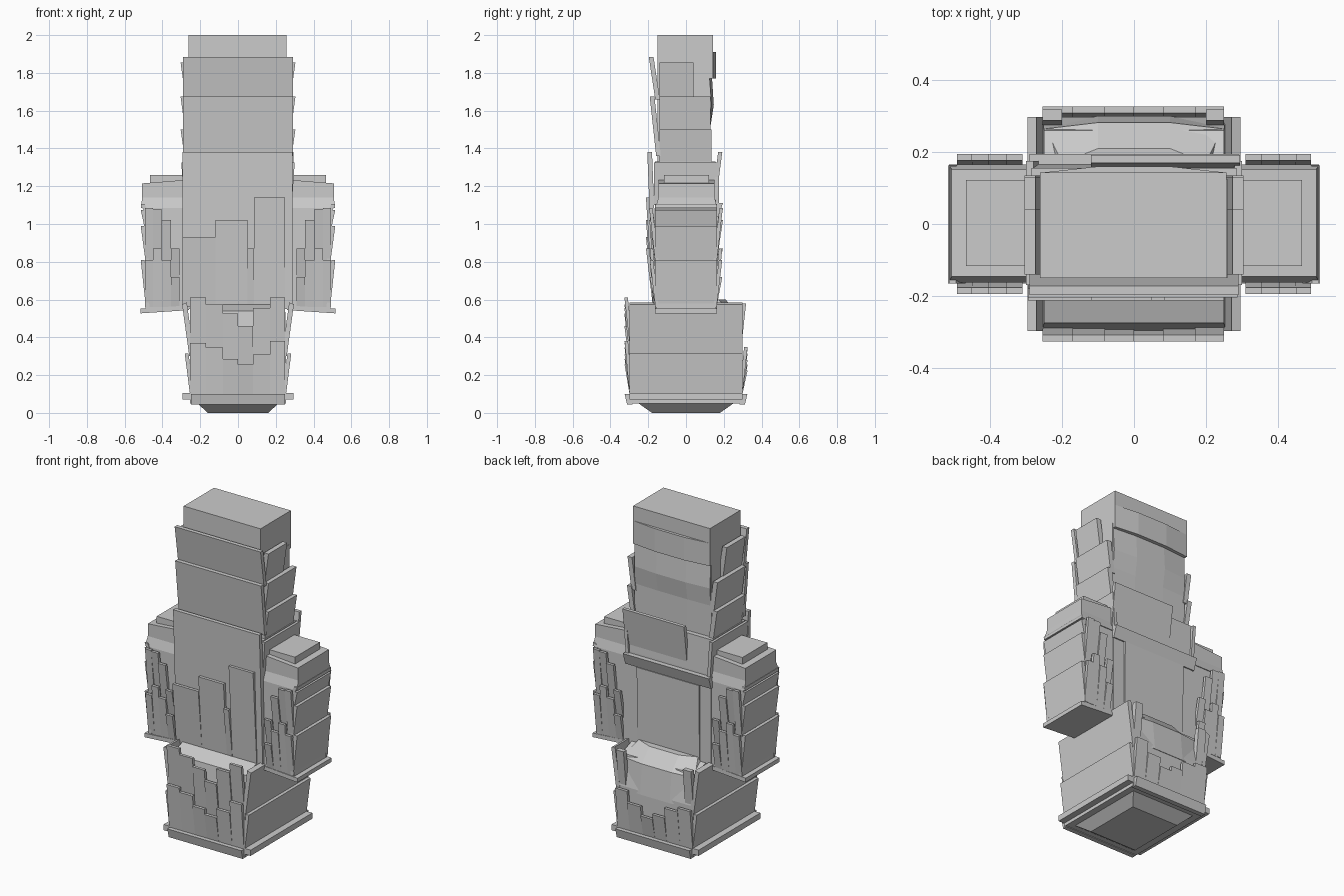
import bpy


def loft(name, rings):
    """Closed solid through stacked rings (counter-clockwise seen from above)."""
    n = len(rings[0])
    verts = [p for r in rings for p in r]
    faces = [tuple(reversed(range(n))), tuple(range(len(verts) - n, len(verts)))]
    for k in range(len(rings) - 1):
        for i in range(n):
            j = (i + 1) % n
            faces.append((k * n + i, k * n + j, k * n + n + j, k * n + n + i))
    me = bpy.data.meshes.new(name)
    me.from_pydata(verts, [], faces)
    me.update()
    ob = bpy.data.objects.new(name, me)
    bpy.context.collection.objects.link(ob)
    return ob


def rect(x0, x1, y0, y1, z):
    return [(x0, y0, z), (x1, y0, z), (x1, y1, z), (x0, y1, z)]


def block(name, *levels):
    return loft(name, [rect(*l) for l in levels])


def y_plate(name, s, x0, x1, z0, z1, d0, d1, t=0.018):
    """Tilted plank on the front (s=-1) or back (s=1)."""
    r = []
    for z, d in ((z0, d0), (z1, d1)):
        a, b = sorted((s * d, s * (d - t)))
        r.append(rect(x0, x1, a, b, z))
    return loft(name, r)


def x_plate(name, s, y0, y1, z0, z1, d0, d1, t=0.02, dz=0.0):
    """Tilted plank on a side; dz lifts its inner edge."""
    r = []
    for z, d in ((z0, d0), (z1, d1)):
        p = []
        for x, y, _ in rect(*sorted((s * d, s * (d - t))), y0, y1, z):
            p.append((x, y, z + (dz if abs(x) < d - t / 2 else 0)))
        r.append(p)
    return loft(name, r)


# Lower body with tapered foot
block("lower_body_foot", (-.16, .16, -.18, .18, 0), (-.225, .225, -.265, .265, .06))
block("lower_body", (-.255, .255, -.297, .297, .05), (-.255, .255, -.297, .297, .36),
      (-.25, .25, -.275, .26, .54), (-.25, .25, -.18, .17, .575))

# Rounded seat at the back of the lower body
def bulge(x, ya, yb, yc, z):
    return [(-x, ya, z), (x, ya, z), (x, yb, z), (.1, yc, z), (-.1, yc, z), (-x, yb, z)]

loft("back_seat", [bulge(.245, .1, .285, .30, .34), bulge(.245, .1, .265, .282, .52),
                   bulge(.2, .1, .17, .21, .60)])

# Stepped planks around the lower body
edges = [-.255, -.17, -.08, 0, .08, .17, .25]
top_hi = [.61, .575, .525, .46, .555, .61]
top_lo = [.37, .345, .285, .255, .31, .38]
for i in range(6):
    a, b = edges[i], edges[i + 1]
    y_plate("lower_front_plank", -1, a, b, top_lo[i] - .02, top_hi[i], .298, .326)
    y_plate("lower_front_low_plank", -1, a, b, .10, top_lo[i], .299, .325)
    y_plate("lower_back_low_plank", 1, a, b, .10, top_lo[i] - .03, .299, .326)
for a, b in ((-.255, -.2), (.2, .25)):
    y_plate("lower_back_corner", 1, a, b, .32, .58, .29, .318, .03)
for s in (-1, 1):
    x_plate("lower_side_low", s, -.298, .298, .08, .315, .252, .282)
    x_plate("lower_side_high", s, -.298, .298, .30, .575, .258, .296, .025, .01)
    x_plate("lower_side_rim", s, -.298, .298, .07, .105, .294, .294, .05)
    y_plate("lower_hem_rim", s, -.25, .25, .045, .10, .312, .325, .03)

# Torso
block("torso", (-.285, .285, -.165, .165, .55), (-.285, .285, -.165, .165, 1.12),
      (-.285, .285, -.165, .155, 1.33))
y_plate("torso_front_panel", -1, -.295, .288, .56, 1.38, .172, .205, .025)
for a, b, top in ((-.295, -.12, .93), (-.12, .05, 1.02), (.05, .085, .87), (.085, .25, 1.14)):
    y_plate("torso_front_plank", -1, a, b, .56, top, .175, .212)
y_plate("torso_back_ledge", 1, -.29, .29, 1.04, 1.11, .172, .195, .04)
y_plate("torso_back_panel", 1, -.21, .21, .58, 1.04, .17, .176)
y_plate("shoulder_back_plate", 1, -.12, .295, 1.12, 1.38, .158, .192, .022)
for s in (-1, 1):
    x_plate("torso_side_panel", s, -.17, .175, 1.1, 1.325, .285, .30)

# Arms
for s in (-1, 1):
    def arm(name, *levels):
        block(name, *[(*sorted((s * l[0], s * l[1])), *l[2:]) for l in levels])
    arm("arm", (.26, .49, -.16, .16, .545), (.26, .49, -.16, .16, 1.09))
    arm("shoulder", (.26, .515, -.162, .165, 1.085), (.26, .507, -.146, .152, 1.14),
        (.26, .507, -.146, .152, 1.215))
    # cap with gently sloping top
    loft("shoulder_slope", [
        rect(*sorted((s * .26, s * .507)), -.146, .152, 1.20),
        [(x, y, 1.215 if abs(x) > .4 else 1.235)
         for x, y, _ in rect(*sorted((s * .26, s * .507)), -.146, .152, 0)]])
    arm("shoulder_cap", (.27, .467, -.117, .122, 1.2), (.27, .467, -.117, .122, 1.26))
    for z0, z1 in ((.56, .81), (.79, .99), (.95, 1.075), (1.05, 1.105)):
        x_plate("arm_side_plank", s, -.165, .163, z0, z1, .488, .515)
    # tilted hem under the arm
    x_plate("arm_hem", s, -.165, .163, .527, .552, .517, .517, .24, .016)
    for f in (-1, 1):
        for a, b, top, mid in ((.31, .355, .87, .72), (.355, .405, 1.02, .81),
                               (.405, .45, 1.08, .87), (.45, .492, 1.085, .81)):
            a, b = sorted((s * a, s * b))
            y_plate("arm_plank", f, a, b, mid - .02, top, .162, .195)
            y_plate("arm_low_plank", f, a, b, .56, mid, .162, .192)

# Head
block("head", (-.26, .26, -.15, .125, 1.3), (-.26, .26, -.15, .125, 1.8))
block("head_top", (-.262, .257, -.15, .143, 1.77), (-.262, .257, -.15, .143, 2))
loft("head_back_brim", [bulge(.255, .0, .143, .16, 1.77), bulge(.255, .0, .143, .16, 1.91)])
loft("head_back_wave", [bulge(.255, .0, .125, .128, 1.3), bulge(.255, .0, .125, .13, 1.52),
                        bulge(.255, .0, .135, .147, 1.63), bulge(.255, .0, .125, .138, 1.77)])
y_plate("head_front_top_plate", -1, -.29, .29, 1.66, 1.885, .163, .197, .025)
y_plate("head_front_low_plate", -1, -.29, .29, 1.36, 1.675, .158, .192, .025)
for s in (-1, 1):
    for z0, z1, y1 in ((1.67, 1.855, .04), (1.48, 1.675, .13), (1.32, 1.5, .135)):
        x_plate("head_side_plate", s, -.14, y1, z0, z1, .278, .304, .03)
